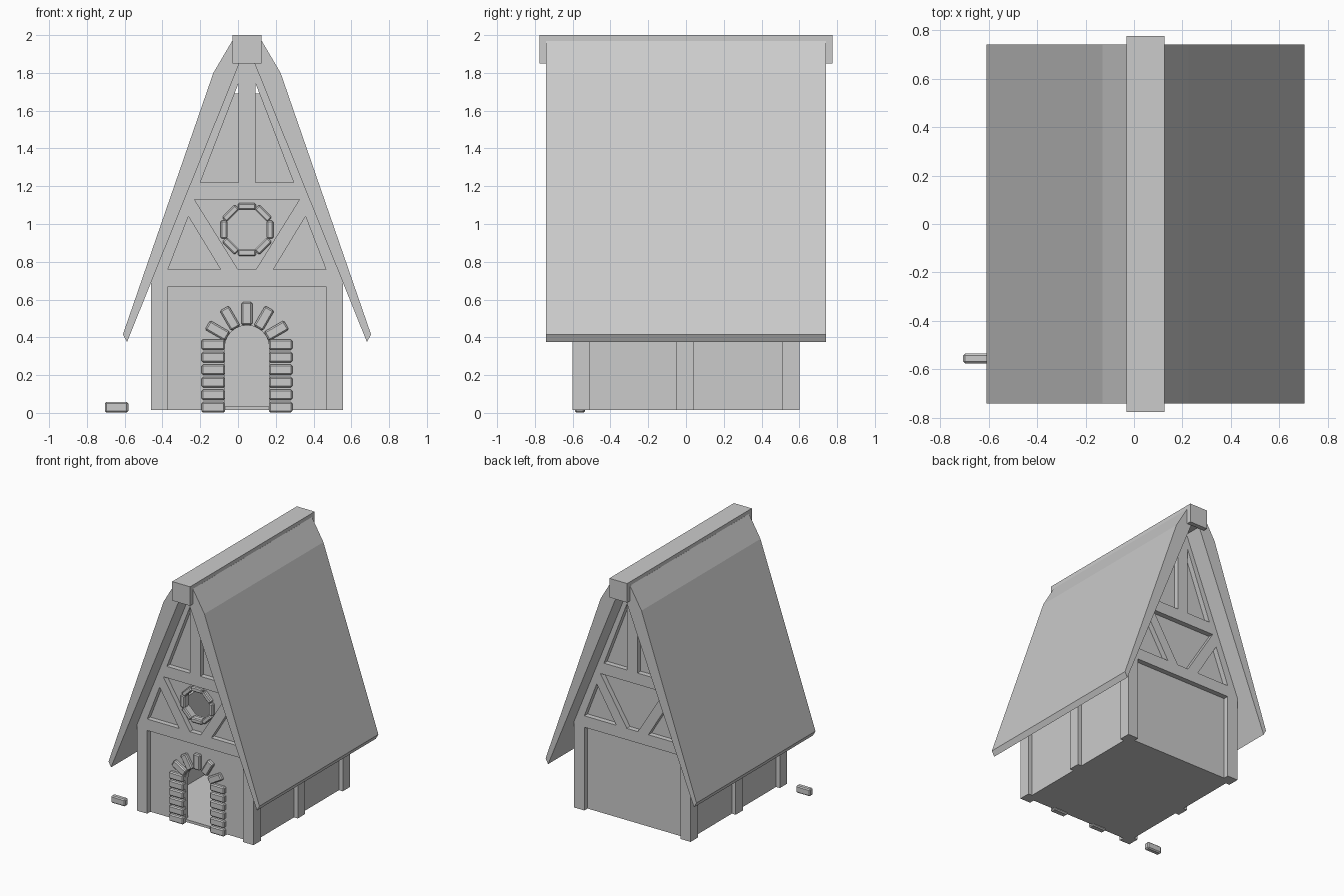
import bpy, math
from mathutils import Matrix

if "Cube" in bpy.data.objects:
    bpy.data.objects.remove(bpy.data.objects["Cube"])

CX = 0.0475      # house centreline
BASE = 0.015     # underside of the house


def plate(name, loops, y0, y1):
    """Extrude x/z outlines (first is the outside, rest are holes) from y0 to y1."""
    cu = bpy.data.curves.new(name, 'CURVE')
    cu.dimensions = '2D'
    cu.fill_mode = 'BOTH'
    cu.extrude = (y1 - y0) / 2
    for pts in loops:
        sp = cu.splines.new('POLY')
        sp.points.add(len(pts) - 1)
        for p, (x, z) in zip(sp.points, pts):
            p.co = (x, z, 0, 1)
        sp.use_cyclic_u = True
    tmp = bpy.data.objects.new(name, cu)
    bpy.context.collection.objects.link(tmp)
    bpy.context.view_layer.update()
    dg = bpy.context.evaluated_depsgraph_get()
    me = bpy.data.meshes.new_from_object(tmp.evaluated_get(dg))
    bpy.data.objects.remove(tmp)
    me.transform(Matrix.Translation((CX, (y0 + y1) / 2, 0)) @ Matrix.Rotation(math.pi / 2, 4, 'X'))
    for f in me.polygons:
        f.use_smooth = False
    ob = bpy.data.objects.new(name, me)
    bpy.context.collection.objects.link(ob)
    return ob


def box(name, centre, size, turn=0, bevel=0):
    bpy.ops.mesh.primitive_cube_add(size=1, location=centre, rotation=(0, turn, 0))
    ob = bpy.context.object
    ob.name = name
    ob.data.transform(Matrix.Diagonal((*size, 1)))
    if bevel:
        m = ob.modifiers.new("bevel", 'BEVEL')
        m.width = bevel
        m.segments = 1
    return ob


def flip(pts):
    return [(-x, z) for x, z in reversed(pts)]


def sym(half):
    return half + flip(half)


# Roof: steep slabs that kick in near the ridge
plate("roof", [sym([(0, 1.95), (0.635, 0.375), (0.657, 0.415), (0.178, 1.80), (0.078, 1.97)])[1:]],
      -0.74, 0.74)
box("ridge_beam", (CX, 0, 1.985), (0.155, 1.48, 0.03))
for s in (-1, 1):
    box("ridge_end", (CX, s * 0.7575, 1.925), (0.155, 0.035, 0.15))
box("ridge_core", (CX, 0, 1.925), (0.09, 1.48, 0.12))

# Timber gable frames with open panels
outline = sym([(0.418, 0.67), (0.418, BASE), (0.508, BASE), (0.508, 0.69), (0.03, 1.92)])
low_tri = [(0.14, 0.76), (0.418, 0.76), (0.31, 1.04)]
top_tri = [(0.045, 1.22), (0.247, 1.22), (0.045, 1.745)]
trapezoid = sym([(0.048, 0.76), (0.278, 1.13)])
holes = [low_tri, flip(low_tri), top_tri, flip(top_tri), trapezoid]
for name, y0, y1 in (("front_frame", -0.60, -0.51), ("back_frame", 0.51, 0.60)):
    plate(name, [outline] + holes, y0, y1)

# Infill walls, the front one with an arched doorway and a window
arch = [(0.118 * math.cos(a), 0.345 + 0.118 * math.sin(a))
        for a in [i * math.pi / 12 for i in range(13)]]
door = [(0.118, BASE)] + arch + [(-0.118, BASE)]
gable = [(0.475, BASE), (0.475, 0.74), (0.11, 1.69), (-0.11, 1.69), (-0.475, 0.74), (-0.475, BASE)]
window = [(0.118 * math.cos(a), 0.97 + 0.118 * math.sin(a))
          for a in [math.pi / 8 + i * math.pi / 4 for i in range(8)]]
plate("front_wall", [gable + door[::-1], window], -0.56, -0.52)
plate("back_wall", [gable], 0.52, 0.56)
for s in (-1, 1):
    box("side_wall", (CX + s * 0.455, 0, 0.375), (0.04, 1.10, 0.72))
    box("side_post", (CX + s * 0.478, -0.005, 0.355), (0.06, 0.09, 0.68))
box("floor", (CX, 0, 0.025), (0.94, 1.11, 0.02))

# Doorway stones: two stacks and a fan of five
SY = -0.562
for s in (-1, 1):
    for i in range(6):
        box("door_stone", (CX + s * 0.178, SY, 0.029 + 0.0665 * i), (0.124, 0.05, 0.056), 0, 0.008)
for k in range(-2, 3):
    a = k * math.pi / 6
    box("arch_stone", (CX + 0.18 * math.sin(a), SY, 0.345 + 0.18 * math.cos(a)),
        (0.056, 0.05, 0.122), a, 0.008)
box("loose_stone", (-0.643, -0.555, 0.03), (0.124, 0.042, 0.056), 0, 0.008)

# Octagonal window surround
for k in range(8):
    a = k * math.pi / 4
    box("window_stone", (CX + 0.122 * math.sin(a), SY, 0.97 + 0.122 * math.cos(a)),
        (0.096, 0.05, 0.036), a, 0.007)
